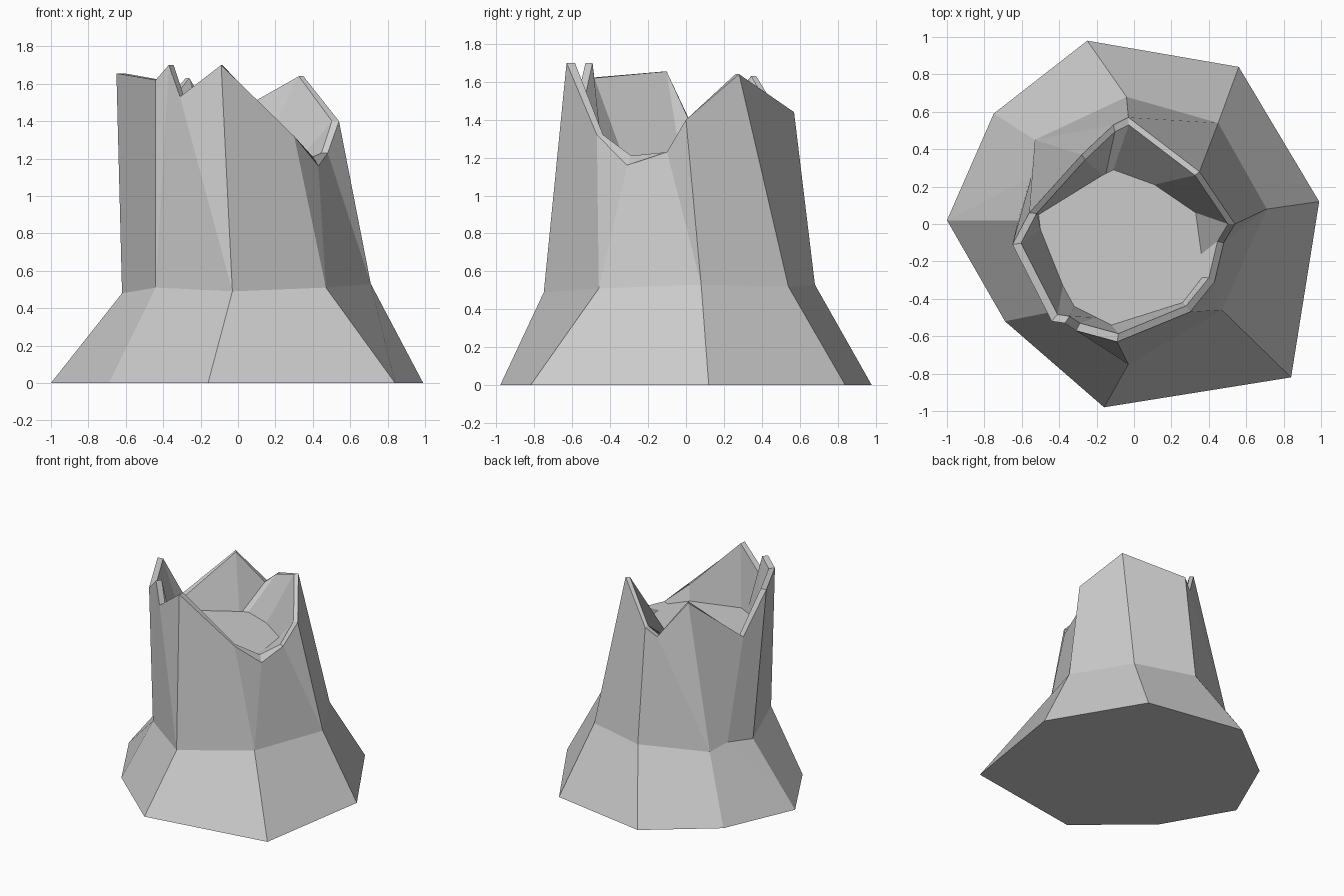
import bpy, bmesh

if "Cube" in bpy.data.objects:
    bpy.data.objects.remove(bpy.data.objects["Cube"])

# Flared foot on the ground, going round from the back via the right side
FOOT = [(-.25, .98), (.56, .84), (.99, .12), (.84, -.82),
        (-.16, -.98), (-.69, -.52), (-1, .02), (-.75, .59)]

# Waist where the flare meets the trunk: x, y, z, foot corner below it
WAIST = [(-.04, .68, .53, 0), (.45, .54, .52, 1), (.71, .08, .53, 2),
         (.47, -.46, .51, 3), (-.03, -.75, .49, 4), (-.44, -.47, .51, 5),
         (-.62, .02, .48, 6), (-.55, .25, .52, 6), (-.53, .45, .51, 7)]

# Splintered rim: x, y, z, waist corner below it, then x, y of the floor inside
RIM = [(-.03, .57, 1.44, 0, -.11, .29), (.35, .28, 1.64, 1, .11, .21),
       (.54, .00, 1.40, 2, .33, .06), (.48, -.10, 1.23, 2, .36, -.16),
       (.43, -.31, 1.16, 3, .365, -.285), (.30, -.47, 1.32, 3, .26, -.42),
       (-.09, -.63, 1.70, 4, -.12, -.54), (-.31, -.57, 1.53, 4, -.20, -.50),
       (-.37, -.53, 1.70, 5, -.32, -.44), (-.44, -.52, 1.62, 5, -.38, -.33),
       (-.65, -.11, 1.655, 6, -.50, -.03), (-.56, .06, 1.31, 7, -.51, .05),
       (-.28, .37, 1.63, 8, -.17, .26), (-.11, .53, 1.37, 8, -.15, .27)]
FLOOR_Z = 1.20
WALL = 0.93  # inner rim as a fraction of the outer rim

bm = bmesh.new()


def ring(points):
    return [bm.verts.new(p) for p in points]


def stitch(upper, lower, below):
    """Join two rings; below[i] is the lower corner under upper corner i."""
    n = len(upper)
    for i in range(n):
        j = (i + 1) % n
        a, b = lower[below[i]], lower[below[j]]
        if a is b:
            bm.faces.new((upper[i], upper[j], a))
        else:
            bm.faces.new((upper[i], upper[j], b, a))


foot = ring((x, y, 0) for x, y in FOOT)
waist = ring(w[:3] for w in WAIST)
outer = ring(r[:3] for r in RIM)
inner = ring((r[0] * WALL, r[1] * WALL, max(r[2], FLOOR_Z + .01)) for r in RIM)
floor = ring((r[4], r[5], FLOOR_Z) for r in RIM)

# Outside, broken edge, hollow, and the two caps
same = list(range(len(RIM)))
stitch(waist, foot, [w[3] for w in WAIST])
stitch(outer, waist, [r[3] for r in RIM])
stitch(inner, outer, same)
stitch(floor, inner, same)
bm.faces.new(foot)
bm.faces.new(floor)
bmesh.ops.recalc_face_normals(bm, faces=bm.faces[:])

mesh = bpy.data.meshes.new("hollow_tree_stump")
bm.to_mesh(mesh)
bm.free()
stump = bpy.data.objects.new("hollow_tree_stump", mesh)
bpy.context.collection.objects.link(stump)
